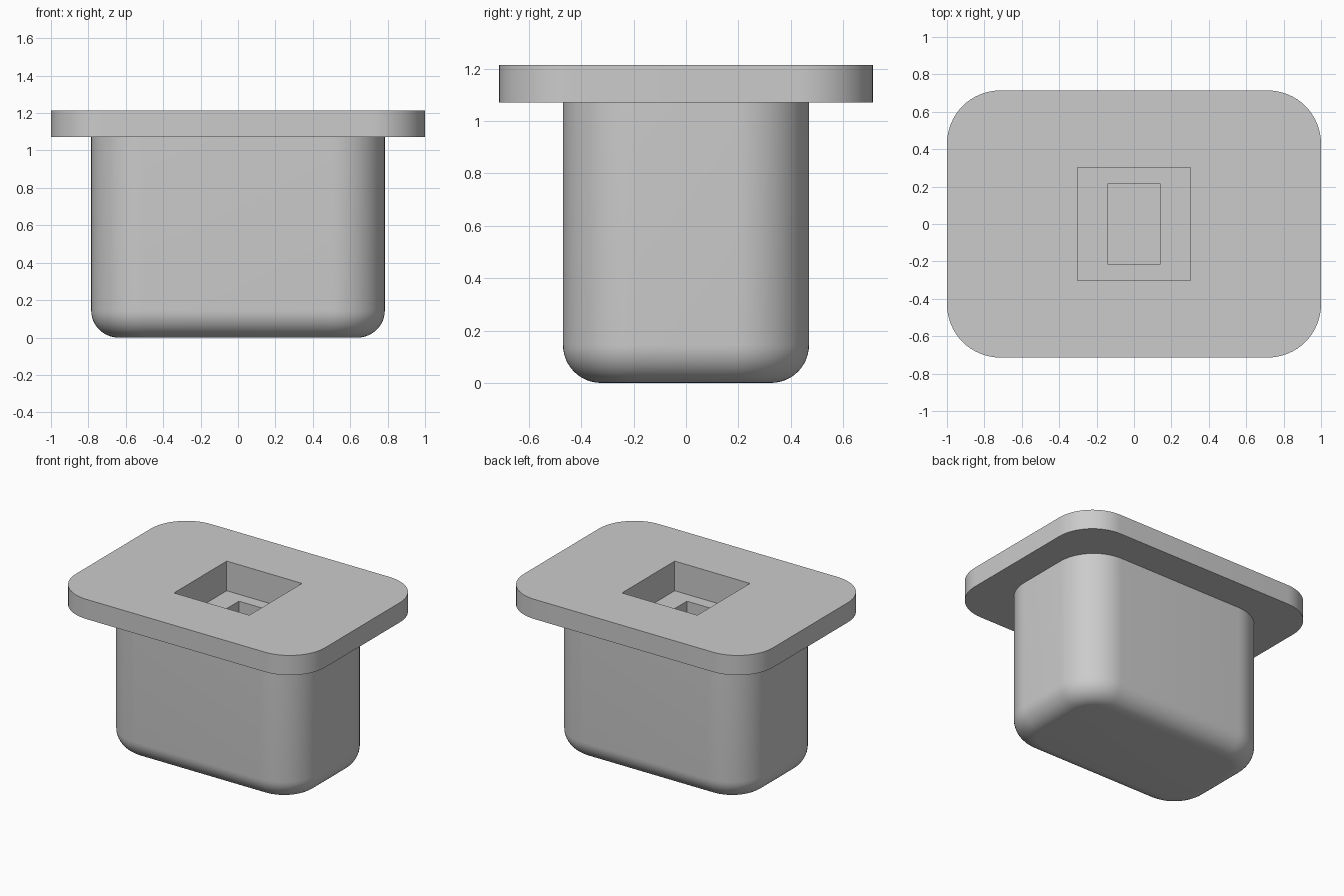
import bpy, bmesh, math

cube = bpy.data.objects.get("Cube")
if cube:
    bpy.data.objects.remove(cube, do_unlink=True)

grey = bpy.data.materials.new("plain grey")
grey.use_nodes = True
colour = (0.6, 0.6, 0.6, 1)
grey.diffuse_color = colour
grey.node_tree.nodes["Principled BSDF"].inputs["Base Color"].default_value = colour


def rounded_rect(hx, hy, r, z, steps=16):
    """Points around a rectangle with rounded corners."""
    pts = []
    for i, (sx, sy) in enumerate([(1, 1), (-1, 1), (-1, -1), (1, -1)]):
        for k in range(steps + 1):
            a = math.pi / 2 * (i + k / steps)
            pts.append((sx * (hx - r) + r * math.cos(a),
                        sy * (hy - r) + r * math.sin(a), z))
    return pts


def loft(name, sections):
    """Closed solid through stacked sections."""
    bm = bmesh.new()
    rings = [[bm.verts.new(p) for p in s] for s in sections]
    n = len(rings[0])
    for lo, hi in zip(rings, rings[1:]):
        for i in range(n):
            j = (i + 1) % n
            bm.faces.new((lo[i], lo[j], hi[j], hi[i]))
    bm.faces.new(rings[0][::-1])
    bm.faces.new(rings[-1])
    bmesh.ops.recalc_face_normals(bm, faces=bm.faces)
    me = bpy.data.meshes.new(name)
    bm.to_mesh(me)
    bm.free()
    me.materials.append(grey)
    ob = bpy.data.objects.new(name, me)
    bpy.context.collection.objects.link(ob)
    return ob


def box_section(hx, hy, z):
    return [(hx, hy, z), (-hx, hy, z), (-hx, -hy, z), (hx, -hy, z)]


TOP, UNDER, POCKET, WELL = 1.215, 1.072, 1.0, 0.55
CORNER, FILLET = 0.285, 0.145

# Plug with filleted bottom edge, widening into the flange plate
sections = []
for k in range(13):
    a = math.pi / 2 * k / 12
    inset = FILLET * (1 - math.sin(a))
    sections.append(rounded_rect(0.785 - inset, 0.47 - inset, CORNER - inset,
                                 FILLET * (1 - math.cos(a))))
sections.append(rounded_rect(0.785, 0.47, CORNER, UNDER))
sections += [rounded_rect(1.0, 0.714, CORNER, z) for z in (UNDER, TOP)]
block = loft("flanged_plug", sections)

# Stepped square pocket with a narrower well below it
cutter = loft("pocket_cutter", [
    box_section(0.143, 0.215, WELL), box_section(0.143, 0.215, POCKET),
    box_section(0.302, 0.302, POCKET), box_section(0.302, 0.302, TOP + 0.1)])
cutter.hide_render = True

cut = block.modifiers.new("pocket", 'BOOLEAN')
cut.operation = 'DIFFERENCE'
cut.solver = 'EXACT'
cut.object = cutter
bpy.ops.object.select_all(action='DESELECT')
bpy.context.view_layer.objects.active = block
block.select_set(True)
bpy.ops.object.modifier_apply(modifier=cut.name)
bpy.data.objects.remove(cutter, do_unlink=True)
bpy.ops.object.shade_smooth_by_angle(angle=math.radians(30))
